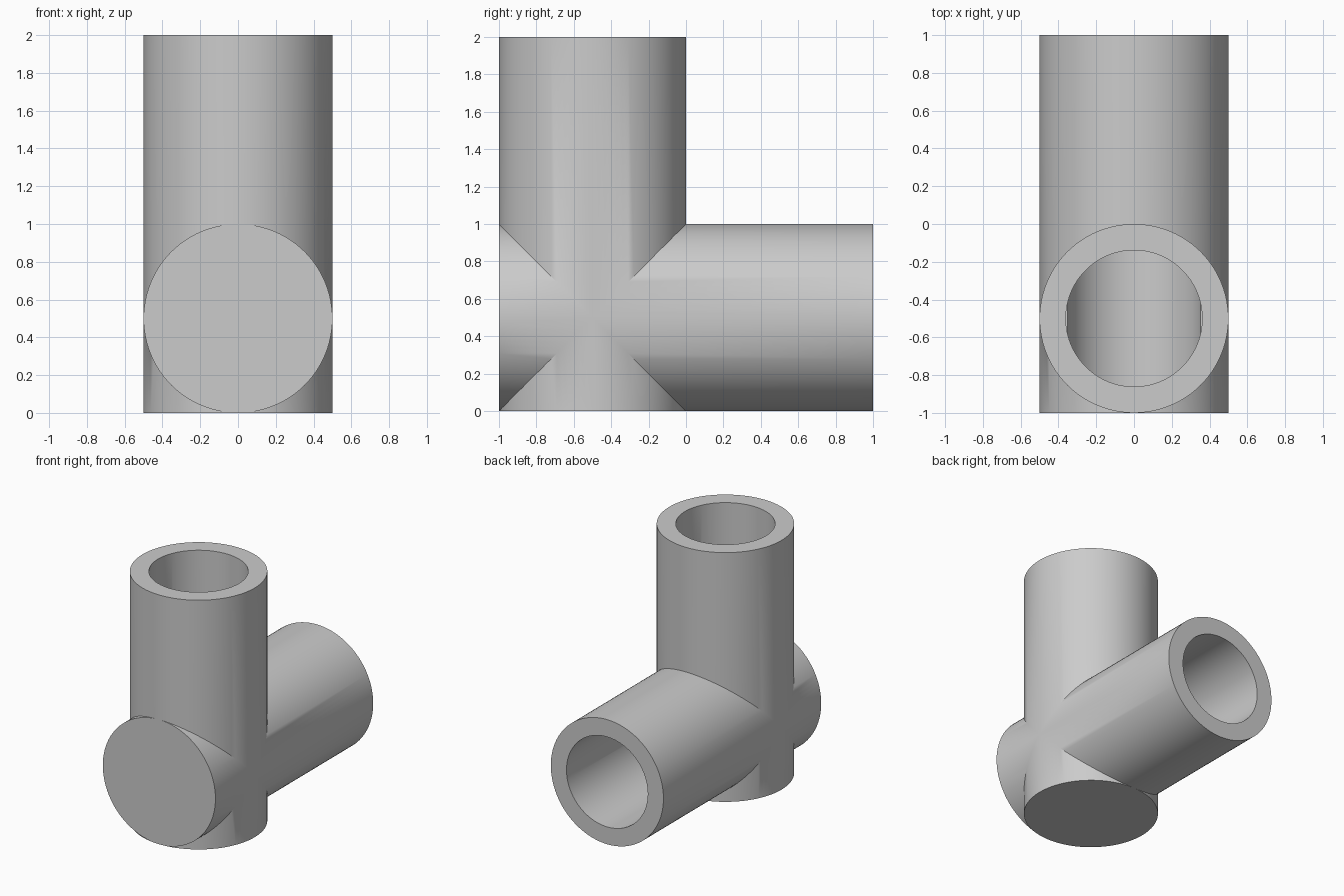
import bpy
from math import pi

cube = bpy.data.objects.get("Cube")
if cube:
    bpy.data.objects.remove(cube, do_unlink=True)

OUTER, BORE, CENTRE_Y, CENTRE_Z = 0.5, 0.361, -0.5, 0.5

grey = bpy.data.materials.new("plain grey")
grey.use_nodes = True
grey.diffuse_color = (0.6, 0.6, 0.6, 1)
grey.node_tree.nodes["Principled BSDF"].inputs["Base Color"].default_value = grey.diffuse_color


def cylinder(name, radius, start, end, upright):
    """Cylinder along z (upright) or y, through the joint centre."""
    mid = (start + end) / 2
    bpy.ops.mesh.primitive_cylinder_add(
        vertices=96, radius=radius, depth=end - start,
        location=(0, CENTRE_Y, mid) if upright else (0, mid, CENTRE_Z),
        rotation=(0, 0, 0) if upright else (pi / 2, 0, 0))
    obj = bpy.context.object
    obj.name = name
    obj.data.materials.append(grey)
    return obj


def combine(target, tool, operation):
    mod = target.modifiers.new(operation.lower(), "BOOLEAN")
    mod.operation, mod.object, mod.solver = operation, tool, "EXACT"
    bpy.context.view_layer.objects.active = target
    bpy.ops.object.modifier_apply(modifier=mod.name)
    bpy.data.objects.remove(tool, do_unlink=True)


# Two crossing solid tubes, closed at the bottom and the front
fitting = cylinder("pipe_fitting", OUTER, 0, 2, True)
combine(fitting, cylinder("rear_tube", OUTER, -1, 1, False), "UNION")

# Bores meeting inside the joint, open at the top and the back
bores = cylinder("upright_bore", BORE, 0.42, 2.2, True)
combine(bores, cylinder("rear_bore", BORE, -0.87, 1.2, False), "UNION")
combine(fitting, bores, "DIFFERENCE")

# Smooth walls with crisp rims and seams
bpy.ops.object.select_all(action="DESELECT")
fitting.select_set(True)
bpy.context.view_layer.objects.active = fitting
bpy.ops.object.shade_smooth_by_angle(angle=pi / 6)
